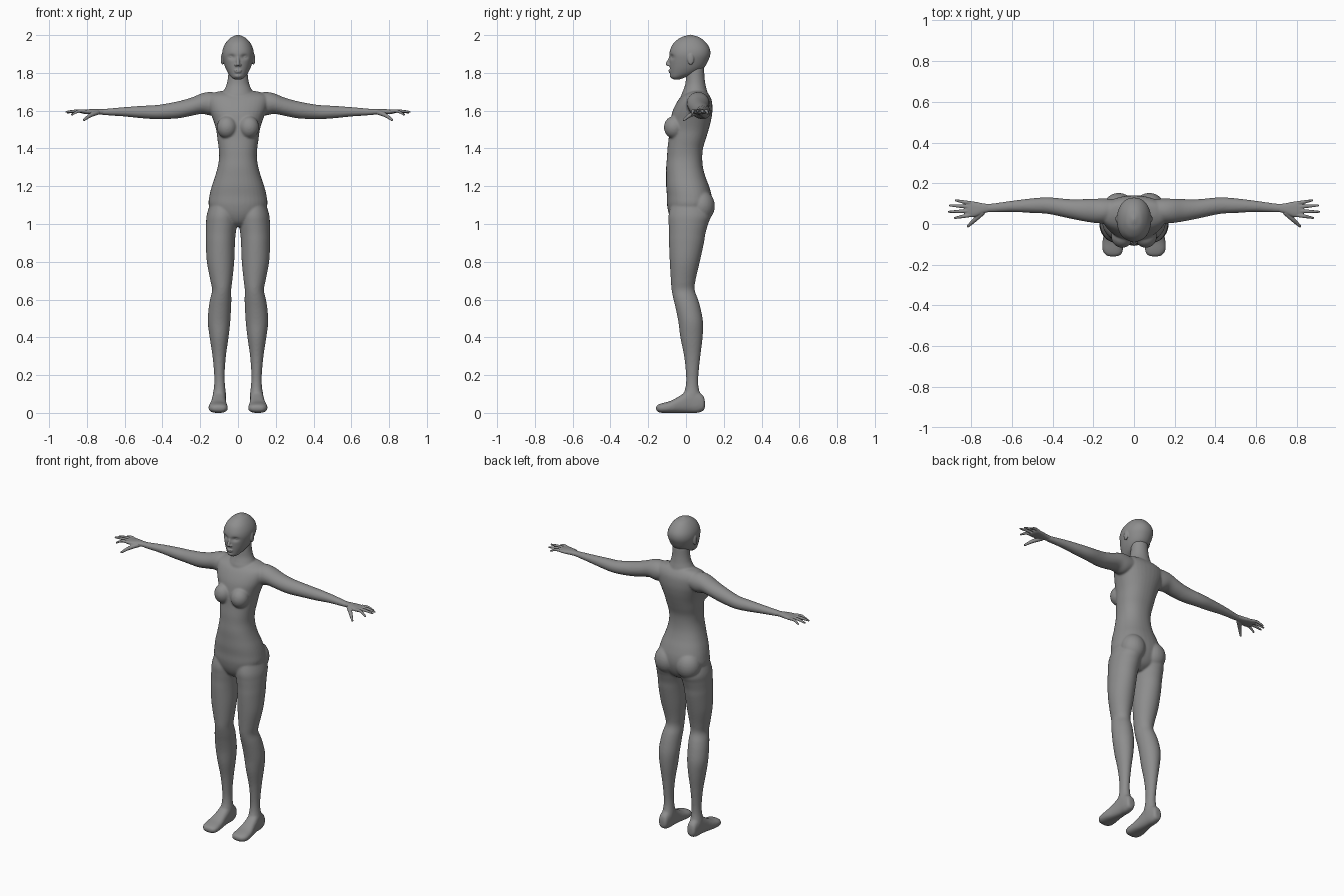
import bpy, bmesh, math
from mathutils import Matrix, Vector

skin = bpy.data.materials.new("grey_skin")
skin.diffuse_color = (0.27, 0.27, 0.27, 1)


def spline(rows, t):
    """Smooth interpolation through a list of equal-length tuples."""
    i = min(int(t), len(rows) - 2)
    f = t - i
    p0, p1 = rows[max(i - 1, 0)], rows[i]
    p2, p3 = rows[i + 1], rows[min(i + 2, len(rows) - 1)]
    return [0.5 * (2 * b + (c - a) * f + (2 * a - 5 * b + 4 * c - d) * f * f
                   + (3 * b - a - 3 * c + d) * f ** 3)
            for a, b, c, d in zip(p0, p1, p2, p3)]


def skin_rings(bm, rings):
    loops = [[bm.verts.new(p) for p in r] for r in rings]
    n = len(loops[0])
    for a, b in zip(loops, loops[1:]):
        for i in range(n):
            j = (i + 1) % n
            bm.faces.new((a[i], a[j], b[j], b[i]))
    bm.faces.new(loops[0][::-1])
    bm.faces.new(loops[-1])


def loft(bm, axis, rows, sides=(1,), power=2.0, n=36, steps=5):
    """Rows are (position on axis, u min, u max, v min, v max)."""
    for s in sides:
        rings = []
        for k in range((len(rows) - 1) * steps + 1):
            t, u0, u1, v0, v1 = spline(rows, k / steps)
            ring = []
            for i in range(n):
                c, d = math.cos(math.tau * i / n), math.sin(math.tau * i / n)
                c = math.copysign(abs(c) ** (2 / power), c)
                d = math.copysign(abs(d) ** (2 / power), d)
                u = (u0 + u1) / 2 + c * (u1 - u0) / 2
                v = (v0 + v1) / 2 + d * (v1 - v0) / 2
                x, y, z = {"x": (t, u, v), "y": (u, t, v), "z": (u, v, t)}[axis]
                ring.append((s * x, y, z))
            rings.append(ring)
        skin_rings(bm, rings)


def ball(bm, loc, radii, sides=(1,)):
    for s in sides:
        m = Matrix.Translation((s * loc[0], loc[1], loc[2])) @ Matrix.Diagonal((*radii, 1))
        bmesh.ops.create_uvsphere(bm, u_segments=24, v_segments=14, radius=1, matrix=m)


def tube(bm, pts, sides=(1,), n=12, steps=4):
    """Points are (x, y, z, radius); the end is rounded by a ball."""
    for s in sides:
        rows = [spline(pts, k / steps) for k in range((len(pts) - 1) * steps + 1)]
        axis = (Vector(pts[-1][:3]) - Vector(pts[0][:3])).normalized()
        q = axis.to_track_quat('Z', 'Y')
        rings = []
        for x, y, z, r in rows:
            ring = [Vector((x, y, z)) + q @ Vector((r * math.cos(math.tau * i / n),
                    r * math.sin(math.tau * i / n), 0)) for i in range(n)]
            rings.append([(s * p.x, p.y, p.z) for p in ring])
        skin_rings(bm, rings)
        e = pts[-1]
        ball(bm, e[:3], (e[3],) * 3, (s,))


def finish(bm, name, voxel, smooth):
    """Fuse the overlapping volumes into one soft surface."""
    bmesh.ops.recalc_face_normals(bm, faces=bm.faces)
    me = bpy.data.meshes.new(name)
    bm.to_mesh(me)
    bm.free()
    me.materials.append(skin)
    ob = bpy.data.objects.new(name, me)
    bpy.context.collection.objects.link(ob)
    rm = ob.modifiers.new("fuse", 'REMESH')
    rm.mode = 'VOXEL'
    rm.voxel_size = voxel
    rm.use_smooth_shade = True
    sm = ob.modifiers.new("soften", 'SMOOTH')
    sm.factor = 0.5
    sm.iterations = smooth


BOTH = (1, -1)

# body: torso and neck
bm = bmesh.new()
torso = [(.985, .03, -.04, .06), (1.01, .08, -.07, .10), (1.05, .13, -.09, .125),
         (1.10, .155, -.10, .138), (1.15, .151, -.101, .136), (1.2, .139, -.105, .122),
         (1.25, .122, -.105, .103), (1.3, .108, -.105, .09), (1.35, .10, -.101, .086),
         (1.4, .102, -.098, .09), (1.45, .109, -.092, .105), (1.5, .116, -.088, .12),
         (1.55, .131, -.082, .133), (1.6, .15, -.07, .14), (1.65, .163, -.045, .137),
         (1.68, .155, -.02, .125), (1.7, .11, .015, .108), (1.708, .04, .04, .09)]
loft(bm, "z", [(z, -w, w, a, b) for z, w, a, b in torso], power=2.25)
neck = [(1.62, .085, -.03, .125), (1.68, .085, -.025, .117), (1.71, .073, -.014, .11),
        (1.74, .06, -.004, .103), (1.78, .053, .0, .098), (1.83, .05, .005, .096)]
loft(bm, "z", [(z, -w, w, a, b) for z, w, a, b in neck])
# bust and buttocks
ball(bm, (.058, -.062, 1.512), (.054, .055, .06), BOTH)
ball(bm, (.075, .08, 1.095), (.076, .073, .085), BOTH)

# legs
loft(bm, "z", [
    (1.13, .012, .14, -.07, .1), (1.05, .002, .165, -.092, .13), (1.0, .005, .169, -.092, .117),
    (.95, .012, .17, -.09, .103), (.9, .016, .17, -.09, .095), (.8, .02, .165, -.086, .073),
    (.7, .03, .146, -.08, .05), (.65, .036, .137, -.076, .046), (.6, .035, .148, -.066, .064),
    (.55, .037, .156, -.054, .078), (.48, .041, .16, -.04, .09), (.4, .05, .15, -.03, .088),
    (.3, .064, .135, -.01, .076), (.2, .071, .126, .0, .066), (.14, .068, .127, -.002, .066),
    (.09, .063, .134, -.016, .078), (.04, .065, .132, -.02, .085)], BOTH)
# feet
loft(bm, "y", [
    (.1, .085, .115, .03, .06), (.092, .073, .127, .012, .09), (.06, .066, .133, 0, .115),
    (.02, .064, .136, 0, .125), (-.03, .062, .143, 0, .092), (-.08, .056, .154, 0, .064),
    (-.125, .054, .155, 0, .052), (-.148, .062, .143, .005, .044),
    (-.159, .08, .125, .015, .034)], BOTH, power=2.5)
# arms
loft(bm, "x", [
    (.08, .03, .12, 1.6, 1.685), (.14, .005, .125, 1.575, 1.699), (.19, .005, .124, 1.583, 1.692),
    (.25, .014, .122, 1.572, 1.668), (.32, .028, .122, 1.559, 1.649), (.42, .049, .131, 1.555, 1.631),
    (.5, .054, .126, 1.559, 1.626), (.6, .059, .114, 1.569, 1.619), (.7, .057, .1, 1.576, 1.61),
    (.74, .06, .098, 1.581, 1.607)], BOTH)
finish(bm, "body", .0055, 8)

# head: skull and jaw
bm = bmesh.new()
skull = [(1.766, .02, -.068, -.03), (1.778, .036, -.08, .0), (1.80, .053, -.084, .06),
         (1.83, .068, -.086, .098), (1.87, .08, -.087, .12), (1.90, .084, -.088, .129),
         (1.93, .079, -.081, .125), (1.96, .064, -.064, .106), (1.985, .041, -.032, .077),
         (1.997, .017, .0, .045), (2.002, .003, .018, .026)]
loft(bm, "z", [(z, -w, w, a, b) for z, w, a, b in skull], power=2.15, n=72, steps=7)
# eye sockets pressed in beside the nose
for v in bm.verts:
    if v.co.y < 0:
        d = ((abs(v.co.x) - .034) / .018) ** 2 + ((v.co.z - 1.885) / .012) ** 2
        v.co.y += .012 * math.exp(-d)
# eyes, nose, lips, chin and ears
ball(bm, (.034, -.059, 1.886), (.014, .013, .009), BOTH)
tube(bm, [(0, -.078, 1.892, .007), (0, -.088, 1.87, .008), (0, -.098, 1.847, .01)])
ball(bm, (.01, -.089, 1.842), (.008, .01, .007), BOTH)
ball(bm, (0, -.083, 1.813), (.021, .01, .005))
ball(bm, (0, -.082, 1.804), (.018, .01, .005))
ball(bm, (0, -.071, 1.785), (.022, .015, .014))
ball(bm, (.083, .025, 1.873), (.008, .017, .031), BOTH)
finish(bm, "head", .0035, 4)

# hands: palm, four fingers and thumb
for side, name in ((1, "left_hand"), (-1, "right_hand")):
    bm = bmesh.new()
    S = (side,)
    loft(bm, "x", [
        (.69, .064, .096, 1.582, 1.606), (.74, .052, .101, 1.58, 1.609),
        (.78, .036, .109, 1.581, 1.608), (.815, .034, .111, 1.583, 1.605),
        (.832, .045, .1, 1.588, 1.602)], S, power=2.4)
    for y0, x1, y1, z1 in ((.044, .884, .03, 1.579), (.064, .913, .06, 1.594),
                           (.084, .907, .091, 1.59), (.102, .879, .116, 1.584)):
        tube(bm, [(.8, y0, 1.595, .01), ((.8 + x1) / 2, (y0 + y1) / 2, 1.598, .0085),
                  (x1 - .005, y1, z1, .0055)], S)
    tube(bm, [(.742, .058, 1.592, .014), (.782, .02, 1.575, .011),
              (.815, -.011, 1.551, .0065)], S)
    finish(bm, name, .0028, 3)
